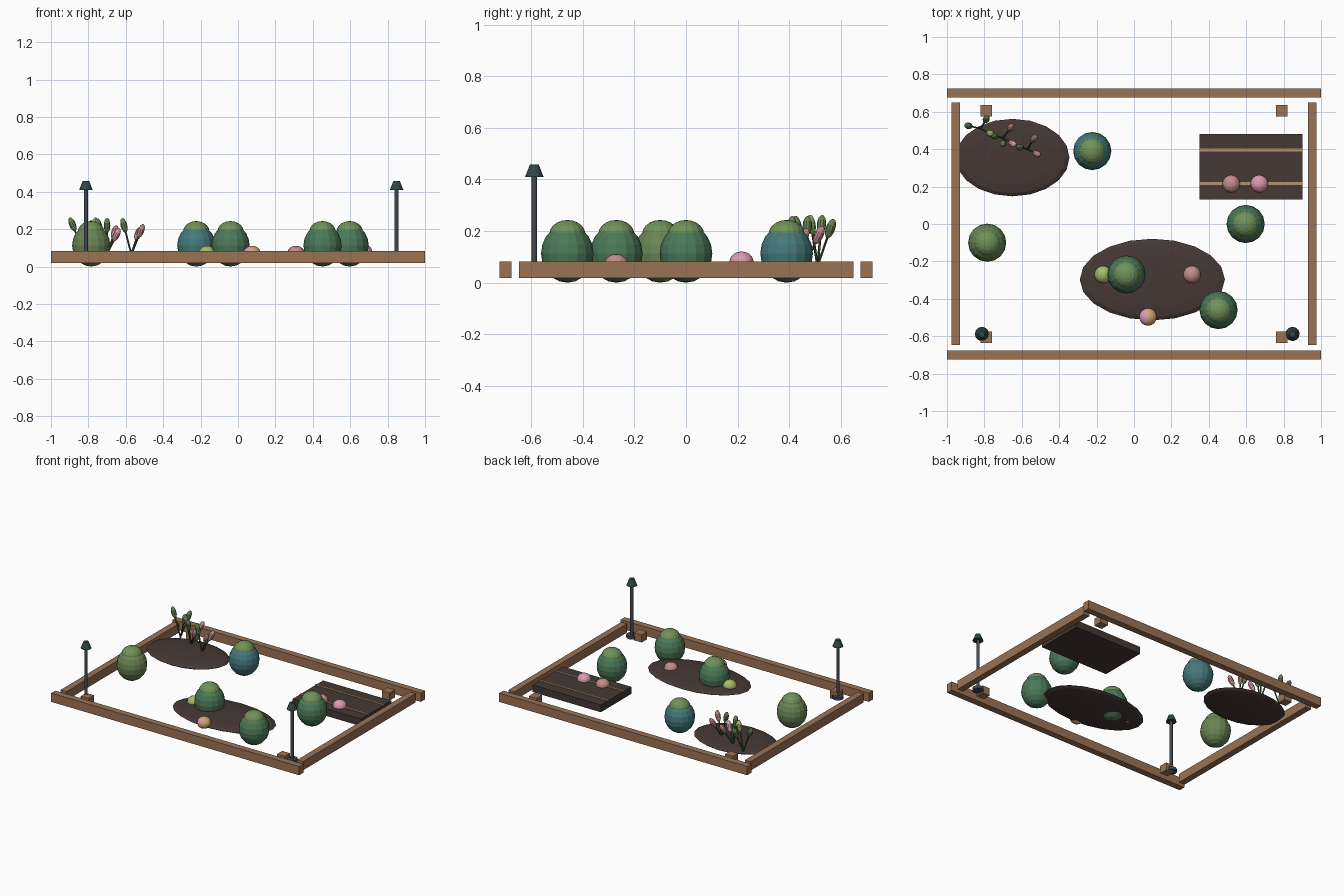
import bpy
from mathutils import Vector

if "Cube" in bpy.data.objects:
    bpy.data.objects.remove(bpy.data.objects["Cube"])


def mat(name, rgb):
    m = bpy.data.materials.new(name)
    m.diffuse_color = (*rgb, 1)
    m.use_nodes = True
    m.node_tree.nodes["Principled BSDF"].inputs["Base Color"].default_value = m.diffuse_color
    return m


WOOD = mat("wood", (0.33, 0.17, 0.09))
SOIL = mat("soil", (0.06, 0.04, 0.035))
TWINE = mat("twine", (0.45, 0.30, 0.16))
METAL = mat("pole_metal", (0.06, 0.065, 0.08))
SHADE = mat("lamp_shade", (0.03, 0.06, 0.06))
GREEN = mat("green", (0.07, 0.19, 0.10))
OLIVE = mat("olive", (0.14, 0.23, 0.09))
TEAL = mat("teal", (0.06, 0.19, 0.20))
TOPGREEN = mat("top_green", (0.16, 0.29, 0.10))
LIME = mat("lime", (0.38, 0.50, 0.14))
PINK = mat("pink", (0.72, 0.33, 0.45))
ROSE = mat("dusty_rose", (0.55, 0.27, 0.26))
ORANGE = mat("orange", (0.65, 0.38, 0.16))
STEM = mat("stem", (0.05, 0.10, 0.05))


def finish(name, m):
    o = bpy.context.object
    o.name = name
    o.data.materials.append(m)
    return o


def box(name, x0, x1, y0, y1, z0, z1, m):
    bpy.ops.mesh.primitive_cube_add(size=1, location=((x0 + x1) / 2, (y0 + y1) / 2, (z0 + z1) / 2))
    o = finish(name, m)
    o.scale = (x1 - x0, y1 - y0, z1 - z0)
    return o


def ball(name, loc, radii, m, seg=16, rings=10):
    bpy.ops.mesh.primitive_uv_sphere_add(segments=seg, ring_count=rings, radius=1, location=loc)
    o = finish(name, m)
    o.scale = radii
    return o


def cone(name, x, y, z0, z1, r0, r1, m, n=12):
    bpy.ops.mesh.primitive_cone_add(vertices=n, radius1=r0, radius2=r1, depth=z1 - z0,
                                    location=(x, y, (z0 + z1) / 2))
    return finish(name, m)


# timber border and corner blocks
for s, side in ((-1, "front"), (1, "back")):
    box(side + "_beam", -1, 1, s * 0.7 - 0.0235, s * 0.7 + 0.0235, 0.019, 0.083, WOOD)
for s, side in ((-1, "left"), (1, "right")):
    box(side + "_beam", s * 0.953 - 0.0235, s * 0.953 + 0.0235, -0.647, 0.65, 0.019, 0.083, WOOD)
    for t in (-1, 1):
        box(side + "_corner_block", s * 0.79 - 0.031, s * 0.79 + 0.031,
            t * 0.605 - 0.031, t * 0.605 + 0.031, 0.02, 0.075, WOOD)

# soil beds
ball("back_bed", (-0.65, 0.355, 0.05), (0.305, 0.207, 0.028), SOIL, 20, 8)
ball("front_bed", (0.098, -0.297, 0.05), (0.388, 0.218, 0.028), SOIL, 20, 8)
box("vegetable_bed", 0.35, 0.9, 0.13, 0.48, 0.024, 0.076, SOIL)
for y in (0.217, 0.395):
    box("row_line", 0.35, 0.9, y - 0.008, y + 0.008, 0.07, 0.081, TWINE)

# clipped bushes with a lighter crown
for x, y, m in ((-0.785, -0.1, OLIVE), (-0.223, 0.39, TEAL), (-0.04, -0.27, GREEN),
                (0.452, -0.46, GREEN), (0.597, 0.0, GREEN)):
    ball("bush", (x, y, 0.113), (0.102, 0.102, 0.113), m)
    ball("bush_crown", (x, y, 0.188), (0.07, 0.07, 0.055), TOPGREEN)

# round flower heads, one of them two-toned
for x, y, z, m in ((-0.165, -0.27, 0.07, LIME), (0.31, -0.27, 0.07, ROSE), (0.075, -0.497, 0.07, PINK),
                   (0.52, 0.215, 0.08, ROSE), (0.67, 0.215, 0.08, PINK)):
    o = ball("flower_head", (x, y, z), (0.047, 0.047, 0.041), m)
    if y < -0.4:
        o.data.materials.append(ORANGE)
        for p in o.data.polygons:
            p.material_index = int(p.center.x > 0)

# sprouting plants: stems with tilted leaf buds
plants = {
    (-0.82, 0.51): [(-0.885, 0.525, 0.225, OLIVE), (-0.79, 0.56, 0.21, OLIVE), (-0.77, 0.485, 0.225, LIME)],
    (-0.70, 0.46): [(-0.66, 0.515, 0.185, ROSE), (-0.65, 0.43, 0.17, PINK),
                    (-0.70, 0.43, 0.22, OLIVE), (-0.745, 0.47, 0.22, OLIVE)],
    (-0.57, 0.40): [(-0.61, 0.41, 0.22, OLIVE), (-0.535, 0.455, 0.175, ROSE), (-0.52, 0.375, 0.19, ROSE)],
}
for (rx, ry), leaves in plants.items():
    root = Vector((rx, ry, 0.065))
    for *p, m in leaves:
        tip = Vector(p)
        d = tip - root
        rot = d.to_track_quat('Z', 'Y').to_euler()
        bpy.ops.mesh.primitive_cylinder_add(vertices=6, radius=0.005, depth=d.length,
                                            location=(root + tip) / 2, rotation=rot)
        finish("stem", STEM)
        leaf = ball("leaf_bud", tip, (0.018, 0.018, 0.04), m, 10, 8)
        leaf.rotation_euler = rot

# garden lamps
for x in (-0.813, 0.848):
    cone("lamp_base", x, -0.588, 0.03, 0.05, 0.038, 0.038, METAL)
    cone("lamp_pole", x, -0.588, 0.04, 0.415, 0.011, 0.011, METAL)
    cone("lamp_cap", x, -0.588, 0.41, 0.458, 0.036, 0.017, SHADE)
